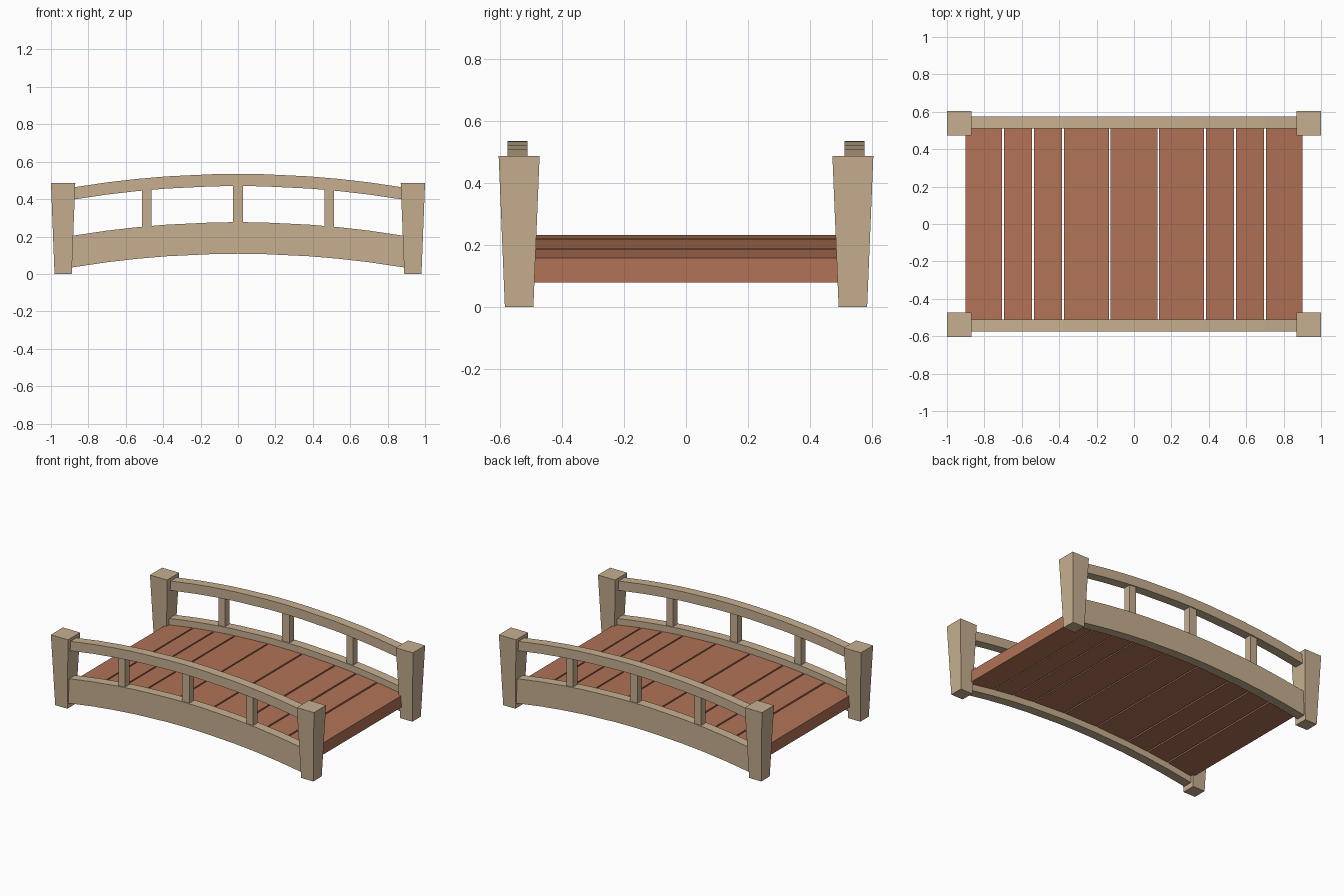
import bpy, bmesh

if "Cube" in bpy.data.objects:
    bpy.data.objects.remove(bpy.data.objects["Cube"])

def material(name, rgb):
    m = bpy.data.materials.new(name)
    m.diffuse_color = (*rgb, 1)
    m.use_nodes = True
    m.node_tree.nodes["Principled BSDF"].inputs["Base Color"].default_value = m.diffuse_color
    return m

TAN = material("pale_wood", (0.57, 0.43, 0.28))
RED = material("red_brown_planks", (0.44, 0.17, 0.095))

def drop(x):
    # arch of the bridge: how far it falls away from the crown
    return 0.075 * (x / 0.9) ** 2

def loft(name, rings, mat):
    # skin a list of four-point rings and cap both ends
    bm = bmesh.new()
    rs = [[bm.verts.new(p) for p in r] for r in rings]
    for a, b in zip(rs, rs[1:]):
        for i in range(4):
            j = (i + 1) % 4
            bm.faces.new((a[i], a[j], b[j], b[i]))
    bm.faces.new(rs[0][::-1])
    bm.faces.new(rs[-1])
    bmesh.ops.recalc_face_normals(bm, faces=bm.faces[:])
    me = bpy.data.meshes.new(name)
    bm.to_mesh(me)
    bm.free()
    me.materials.append(mat)
    ob = bpy.data.objects.new(name, me)
    bpy.context.collection.objects.link(ob)
    return ob

def arch(name, xs, y0, y1, top, bottom, mat):
    return loft(name, [[(x, y0, bottom - drop(x)), (x, y1, bottom - drop(x)),
                        (x, y1, top - drop(x)), (x, y0, top - drop(x))] for x in xs], mat)

def square(x, y, z, hx, hy):
    return [(x - hx, y - hy, z), (x + hx, y - hy, z), (x + hx, y + hy, z), (x - hx, y + hy, z)]

XS = [-0.9, -0.7, -0.54, -0.38, -0.13, 0.13, 0.38, 0.54, 0.7, 0.9]
ARCH_XS = XS[:5] + [0] + XS[5:]

for side, s in (("front", -1), ("back", 1)):
    ya, yb = sorted((s * 0.511, s * 0.575))
    # side beam and handrail
    arch(side + "_beam", ARCH_XS, ya, yb, 0.277, 0.108, TAN)
    arch(side + "_handrail", ARCH_XS, ya, yb, 0.535, 0.47, TAN)
    # balusters between beam and rail
    for i, x in enumerate((-0.487, 0, 0.487)):
        h = 0.028 if x == 0 else 0.025
        loft(f"{side}_baluster_{i + 1}",
             [square(x, s * 0.543, 0.26 - drop(x), h, 0.025),
              square(x, s * 0.543, 0.48 - drop(x), h, 0.025)], TAN)
    # tapered corner posts
    for end, e in (("left", -1), ("right", 1)):
        loft(f"{side}_{end}_post",
             [square(e * 0.935, s * 0.538, 0, 0.046, 0.046),
              square(e * 0.935, s * 0.538, 0.486, 0.065, 0.066)], TAN)

# deck planks with narrow gaps
for i, (a, b) in enumerate(zip(XS, XS[1:])):
    a += 0.005 if i else 0
    b -= 0.005 if i < len(XS) - 2 else 0
    arch(f"plank_{i + 1}", [a, b], -0.513, 0.513, 0.233, 0.153, RED)
